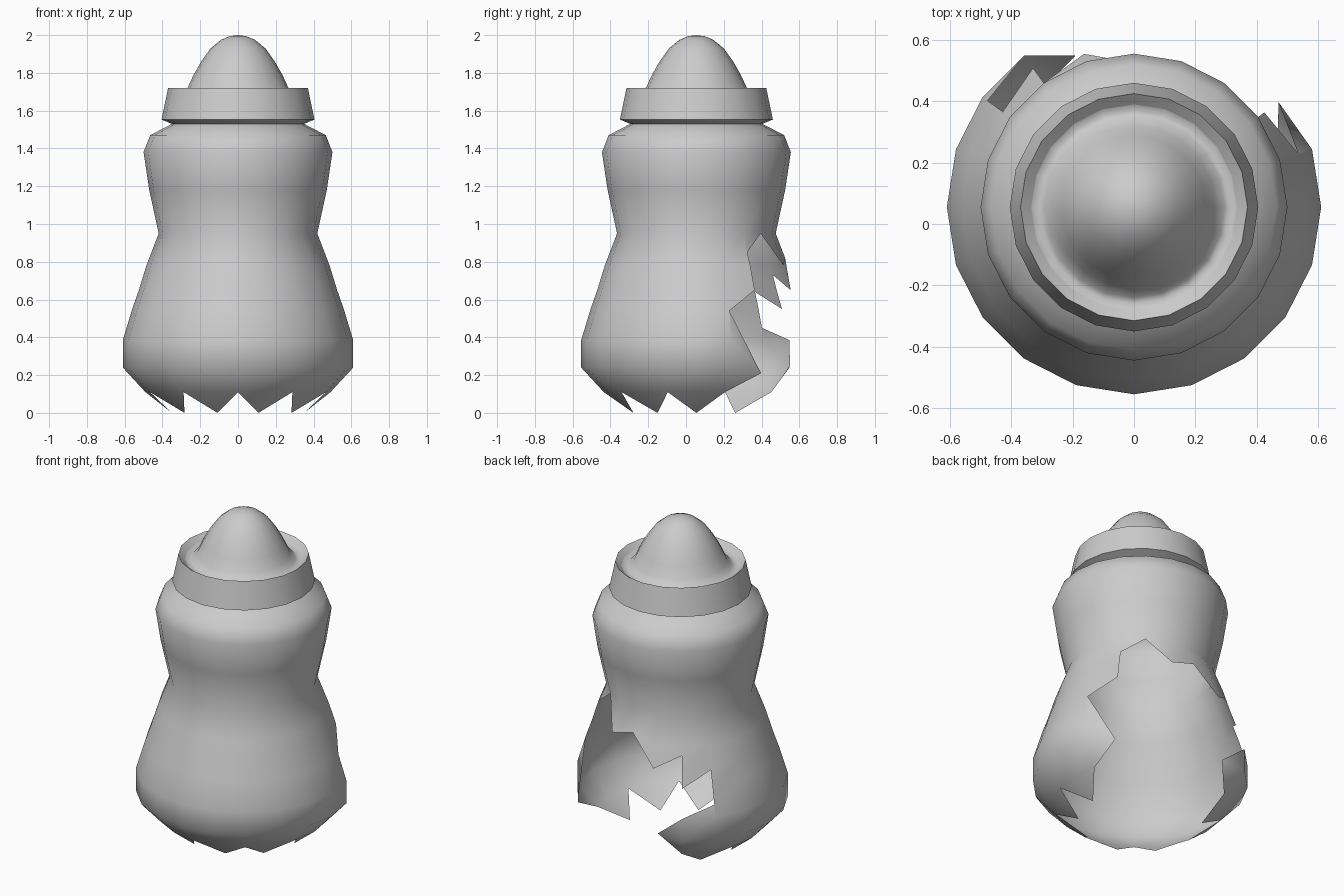
import bpy, bmesh, math

if "Cube" in bpy.data.objects:
    bpy.data.objects.remove(bpy.data.objects["Cube"])

SIDES = 20
STEP = 360 / SIDES
CY = 0.055          # the axis of revolution sits slightly behind y = 0

# (radius, z) profiles
BODY = [(0.35, 0.0), (0.49, 0.11), (0.61, 0.24), (0.61, 0.385), (0.56, 0.55),
        (0.525, 0.65), (0.485, 0.78), (0.42, 0.95), (0.47, 1.18), (0.50, 1.38),
        (0.465, 1.47), (0.35, 1.53)]
COLLAR = [(0.35, 1.53), (0.405, 1.553), (0.37, 1.72), (0.335, 1.69)]
DOME = [(0.335, 1.69), (0.315, 1.68), (0.295, 1.69), (0.265, 1.725), (0.235, 1.79),
        (0.195, 1.86), (0.145, 1.93), (0.09, 1.975), (0.045, 1.994), (0.0, 2.0)]


def point(deg, r, z):
    a = math.radians(deg)
    return (r * math.cos(a), CY + r * math.sin(a), z)


def radius(z):
    for (r0, z0), (r1, z1) in zip(BODY, BODY[1:]):
        if z <= z1:
            return r0 + (r1 - r0) * (z - z0) / (z1 - z0)
    return BODY[-1][0]


def add_face(bm, pts):
    """Add a polygon, dropping coincident neighbours."""
    keep = []
    for p in pts:
        if all(math.dist(p, q) > 1e-4 for q in keep):
            keep.append(p)
    if len(keep) > 2:
        bm.faces.new([bm.verts.new(p) for p in keep])


def finish(bm, name, angle=50):
    bmesh.ops.remove_doubles(bm, verts=bm.verts, dist=1e-4)
    me = bpy.data.meshes.new(name)
    bm.to_mesh(me)
    bm.free()
    ob = bpy.data.objects.new(name, me)
    bpy.context.collection.objects.link(ob)
    bpy.ops.object.select_all(action='DESELECT')
    ob.select_set(True)
    bpy.context.view_layer.objects.active = ob
    bpy.ops.object.shade_smooth_by_angle(angle=math.radians(angle))
    return ob


def revolve(name, profile, angle=50):
    bm = bmesh.new()
    for i in range(SIDES):
        a, b = i * STEP, (i + 1) * STEP
        for (r0, z0), (r1, z1) in zip(profile, profile[1:]):
            add_face(bm, [point(a, r0, z0), point(b, r0, z0),
                          point(b, r1, z1), point(a, r1, z1)])
    return finish(bm, name, angle)


def strip(bm, i, lo, hi=(9, 9)):
    """One shell strip between two columns, clipped to slanted lower/upper limits."""
    a, b = i * STEP, (i + 1) * STEP
    rows = []
    for _, z in BODY:
        za = min(max(z, lo[0]), hi[0])
        zb = min(max(z, lo[1]), hi[1])
        rows.append((point(a, radius(za), za), point(b, radius(zb), zb)))
    for (a0, b0), (a1, b1) in zip(rows, rows[1:]):
        add_face(bm, [a0, b0, b1, a1])


# Broken shell: zigzag bottom rim with a jagged hole at the back
bm = bmesh.new()
TIP, NOTCH = 0.0, 0.11
hole = {1: (0.54, 0.65), 2: (0.85, 0.95), 3: (0.95, 0.78), 4: (0.78, 0.82),
        5: (0.82, 0.65), 6: (0.65, 0.73), 7: (0.55, 0.64)}
for i in range(SIDES):
    rim = (TIP, NOTCH) if i % 2 == 0 else (NOTCH, TIP)
    strip(bm, i, hole.get(i, rim))
# Shards left below the hole on either side
strip(bm, 1, (0.11, 0.21), (0.54, 0.21))
strip(bm, 7, (0.11, 0.0), (0.385, 0.45))
low, mid, high = (point(126, radius(z), z) for z in (0.11, 0.24, 0.385))
spike = point(111, 0.53, 0.25)
add_face(bm, [spike, low, mid])
add_face(bm, [spike, mid, high])
finish(bm, "broken_shell")

# Collar and rounded cap
revolve("collar", COLLAR, 40)
revolve("dome_cap", DOME, 60)
